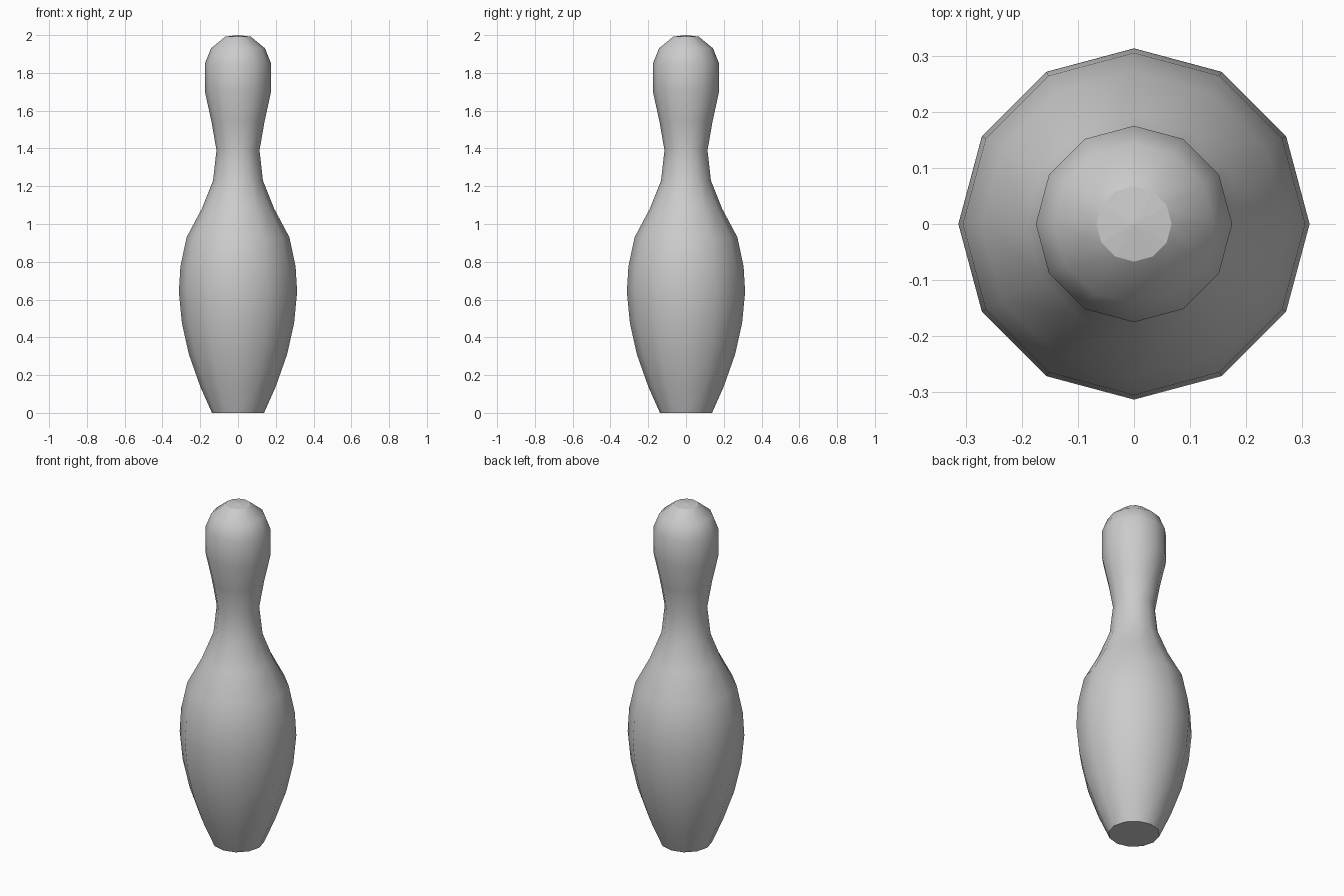
import bpy, bmesh
from math import cos, sin, tau

if "Cube" in bpy.data.objects:
    bpy.data.objects.remove(bpy.data.objects["Cube"])

SIDES = 12
# Silhouette from base to crown: (radius, height)
PROFILE = [(0.138, 0.0), (0.20, 0.14), (0.26, 0.31), (0.297, 0.475),
           (0.313, 0.64), (0.305, 0.775), (0.272, 0.93), (0.192, 1.08),
           (0.132, 1.23), (0.114, 1.39), (0.14, 1.54), (0.175, 1.70),
           (0.175, 1.85), (0.143, 1.93), (0.067, 1.992)]

bm = bmesh.new()
rings = [[bm.verts.new((r * cos(tau * i / SIDES), r * sin(tau * i / SIDES), z))
          for i in range(SIDES)] for r, z in PROFILE]

# Lathed body, smooth shaded
for low, high in zip(rings, rings[1:]):
    for i in range(SIDES):
        j = (i + 1) % SIDES
        bm.faces.new((low[i], low[j], high[j], high[i])).smooth = True

# Flat base and slightly raised crown cap
bm.faces.new(rings[0][::-1])
crown = bm.verts.new((0, 0, 2.0))
for i in range(SIDES):
    bm.faces.new((rings[-1][i], rings[-1][(i + 1) % SIDES], crown))

# Crisp rims around both caps
for ring in (rings[0], rings[-1]):
    for i in range(SIDES):
        bm.edges.get((ring[i], ring[(i + 1) % SIDES])).smooth = False

mesh = bpy.data.meshes.new("bowling_pin")
bm.to_mesh(mesh)
bm.free()
bpy.context.collection.objects.link(bpy.data.objects.new("bowling_pin", mesh))
